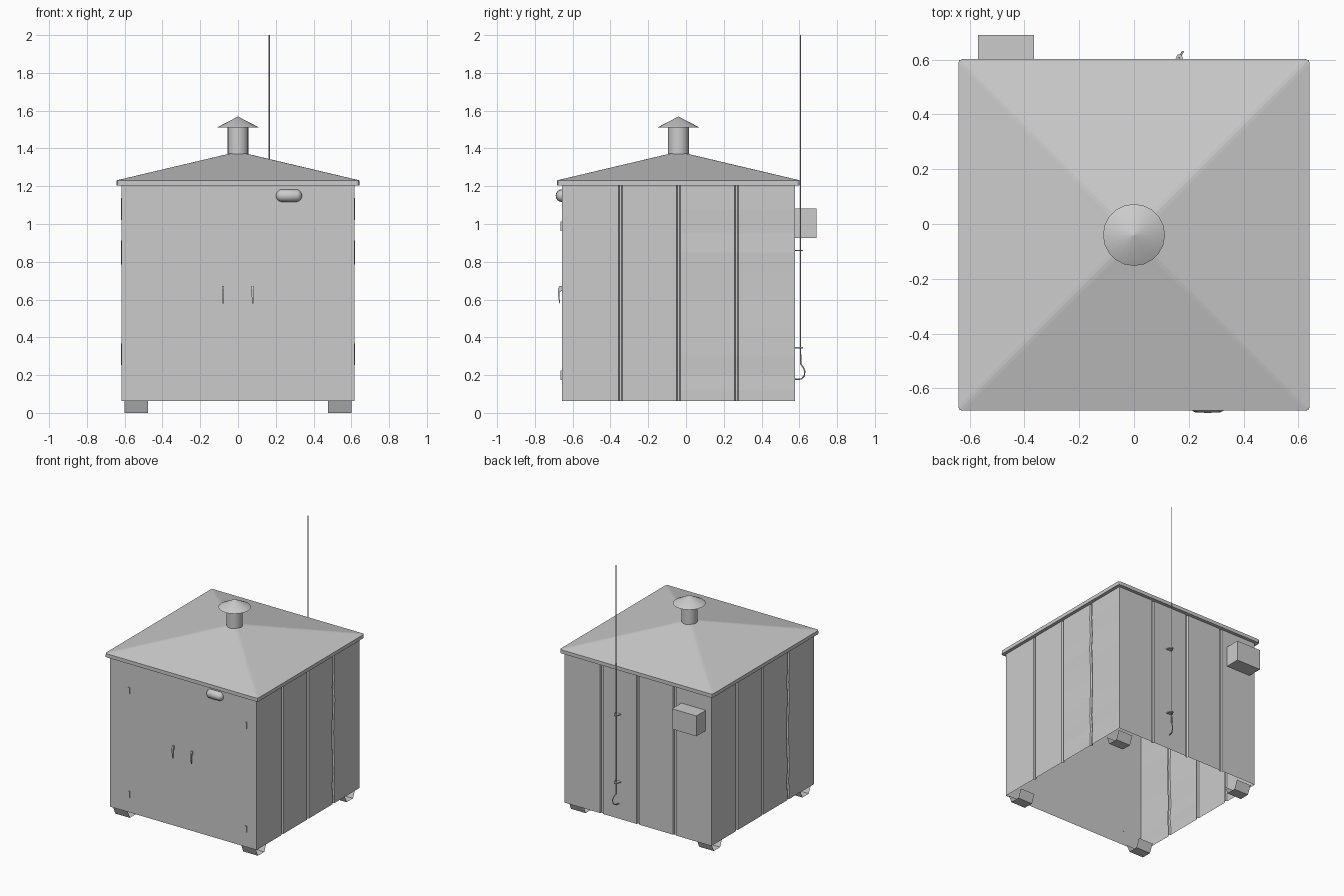
import bpy, bmesh, math
from mathutils import Matrix, Vector

if "Cube" in bpy.data.objects:
    bpy.data.objects.remove(bpy.data.objects["Cube"])

CY = -0.04            # centre of the cabinet in y
H = 0.617             # half width of the cabinet
Z0, Z1 = 0.063, 1.206


def make(name, verts, faces, smooth=False):
    me = bpy.data.meshes.new(name)
    me.from_pydata(verts, [], faces)
    ob = bpy.data.objects.new(name, me)
    bpy.context.collection.objects.link(ob)
    if smooth:
        soften(ob)
    return ob


def soften(ob):
    bpy.ops.object.select_all(action='DESELECT')
    ob.select_set(True)
    bpy.context.view_layer.objects.active = ob
    bpy.ops.object.shade_smooth_by_angle(angle=math.radians(40))


def box(name, x0, x1, y0, y1, z0, z1):
    v = [(x, y, z) for x in (x0, x1) for y in (y0, y1) for z in (z0, z1)]
    f = [(0, 1, 3, 2), (4, 6, 7, 5), (0, 4, 5, 1), (2, 3, 7, 6), (0, 2, 6, 4), (1, 5, 7, 3)]
    return make(name, v, f)


def cone(name, r1, r2, z0, z1, n):
    bm = bmesh.new()
    bmesh.ops.create_cone(bm, cap_ends=True, segments=n, radius1=r1, radius2=r2, depth=z1 - z0,
                          matrix=Matrix.Translation((0, CY, (z0 + z1) / 2)))
    me = bpy.data.meshes.new(name)
    bm.to_mesh(me)
    bm.free()
    ob = bpy.data.objects.new(name, me)
    bpy.context.collection.objects.link(ob)
    soften(ob)
    return ob


def tube(name, pts, r):
    cu = bpy.data.curves.new(name, 'CURVE')
    cu.dimensions = '3D'
    cu.bevel_depth = r
    cu.bevel_resolution = 1
    cu.use_fill_caps = True
    sp = cu.splines.new('POLY')
    sp.points.add(len(pts) - 1)
    for p, c in zip(sp.points, pts):
        p.co = (*c, 1)
    ob = bpy.data.objects.new(name, cu)
    bpy.context.collection.objects.link(ob)
    return ob


# Sheet-metal walls: three pressed seams each, one seam dented on the sides
def wall(name, angle, dents):
    prof = [(-H, 0)]
    for c in (-0.307, 0, 0.307):
        prof += [(c - 0.011, 0), (c - 0.006, -0.012), (c + 0.006, -0.012), (c + 0.011, 0)]
    prof.append((H, 0))
    n = len(prof)
    rot = Matrix.Translation((0, CY, 0)) @ Matrix.Rotation(angle, 4, 'Z')
    v = []
    for z, d in dents:
        for t, o in prof:
            off = d if 0.25 < t < 0.4 else 0
            v.append(rot @ Vector((H + o + off, t, z)))
    f = [(r * n + i, r * n + i + 1, (r + 1) * n + i + 1, (r + 1) * n + i)
         for r in range(len(dents) - 1) for i in range(n - 1)]
    return make(name, v, f)


flat = [(Z0, 0), (Z1, 0)]
dented = [(Z0, 0), (0.12, 0.001), (0.2, -0.006), (0.3, 0.002), (0.45, -0.003), (0.6, -0.007),
          (0.75, -0.002), (0.85, 0.003), (0.95, -0.004), (1.08, 0.002), (Z1, 0)]
wall("right_wall", 0, dented)
wall("back_wall", math.pi / 2, flat)
wall("left_wall", math.pi, dented)
yf = CY - H
make("front_doors", [(-H, yf, Z0), (H, yf, Z0), (H, yf, Z1), (-H, yf, Z1)], [(0, 1, 2, 3)])

# Hipped roof with softened ridges and an eaves lip
R = 0.642
rv = [(sx * w, CY + sy * w, z) for w, z in ((R, 1.204), (R, 1.232), (0.03, 1.376))
      for sx, sy in ((-1, -1), (1, -1), (1, 1), (-1, 1))]
rf = [(3, 2, 1, 0), (8, 9, 10, 11)]
for k in (0, 4):
    rf += [(k + i, k + (i + 1) % 4, k + 4 + (i + 1) % 4, k + 4 + i) for i in range(4)]
roof = make("roof", rv, rf)
bm = bmesh.new()
bm.from_mesh(roof.data)
bm.verts.ensure_lookup_table()
hips = [bm.edges.get((bm.verts[k + i], bm.verts[k + 4 + i])) for k in (0, 4) for i in range(4)]
bmesh.ops.bevel(bm, geom=hips, offset=0.014, segments=2, profile=0.5, affect='EDGES')
bm.to_mesh(roof.data)
bm.free()

# Chimney vent and its conical cap
cone("vent_pipe", 0.056, 0.056, 1.355, 1.515, 16)
cone("vent_cap", 0.113, 0.002, 1.51, 1.568, 20)

# Feet: open folded channels
for side, x0 in (("left", -0.60), ("right", 0.477)):
    for end, y0 in (("front", -0.645), ("back", 0.42)):
        pr = [(y0, 0.065), (y0 + 0.027, 0), (y0 + 0.104, 0), (y0 + 0.131, 0.065)]
        v = [(x, y, z) for x in (x0, x0 + 0.123) for y, z in pr]
        make(f"{end}_{side}_foot", v, [(i, i + 1, i + 5, i + 4) for i in range(3)])

# Door hinges
for x in (-0.455, 0.53):
    for z in (0.2, 0.988):
        box("hinge", x - 0.006, x + 0.006, yf - 0.007, yf + 0.002, z - 0.025, z + 0.025)

# Door handles: drooping lever on a short stub
for s, x in ((1, -0.079), (-1, 0.077)):
    side = [(yf, 0.672), (yf - 0.012, 0.672), (yf - 0.021, 0.655), (yf - 0.019, 0.61),
            (yf - 0.013, 0.578), (yf - 0.009, 0.58), (yf - 0.013, 0.615), (yf - 0.011, 0.643), (yf, 0.645)]
    n = len(side)
    v = [(x + k * (0.006 if z > 0.63 else 0.004), y, z) for k in (-1, 1) for y, z in side]
    f = [tuple(range(n))[::-1], tuple(range(n, 2 * n))]
    f += [(i, (i + 1) % n, n + (i + 1) % n, n + i) for i in range(n)]
    make("door_handle", v, f)

# Capsule lamp above the doors
bm = bmesh.new()
bmesh.ops.create_uvsphere(bm, u_segments=16, v_segments=10, radius=0.034,
                          matrix=Matrix.Rotation(math.pi / 2, 4, 'Y'))
for vt in bm.verts:
    if abs(vt.co.x) > 1e-4:
        vt.co.x += math.copysign(0.035, vt.co.x)
bmesh.ops.translate(bm, verts=bm.verts, vec=(0.27, yf + 0.001, 1.15))
me = bpy.data.meshes.new("lamp")
bm.to_mesh(me)
bm.free()
lamp = bpy.data.objects.new("lamp", me)
bpy.context.collection.objects.link(lamp)
soften(lamp)

# Back junction box
box("junction_box", -0.57, -0.365, 0.572, 0.69, 0.927, 1.082)

# Aerial, its triangular brackets and cable
AX, AY = 0.165, 0.607
tube("aerial", [(AX, AY, 0.3), (AX, AY, 2.0)], 0.0035)
for z in (0.345, 0.86):
    v = [(AX + dx, y, z + dz) for dz in (-0.003, 0.003)
         for dx, y in ((-0.024, 0.575), (0.026, 0.575), (0.008, 0.62), (-0.006, 0.62))]
    make("aerial_bracket", v, [(3, 2, 1, 0), (4, 5, 6, 7)] +
         [(i, (i + 1) % 4, 4 + (i + 1) % 4, 4 + i) for i in range(4)])
tube("aerial_cable", [(AX, AY, 0.31), (AX, AY, 0.26), (AX + 0.008, 0.62, 0.242), (AX + 0.013, 0.629, 0.22),
                      (AX + 0.01, 0.626, 0.195), (AX + 0.003, 0.612, 0.18), (AX - 0.005, 0.575, 0.177)], 0.004)
